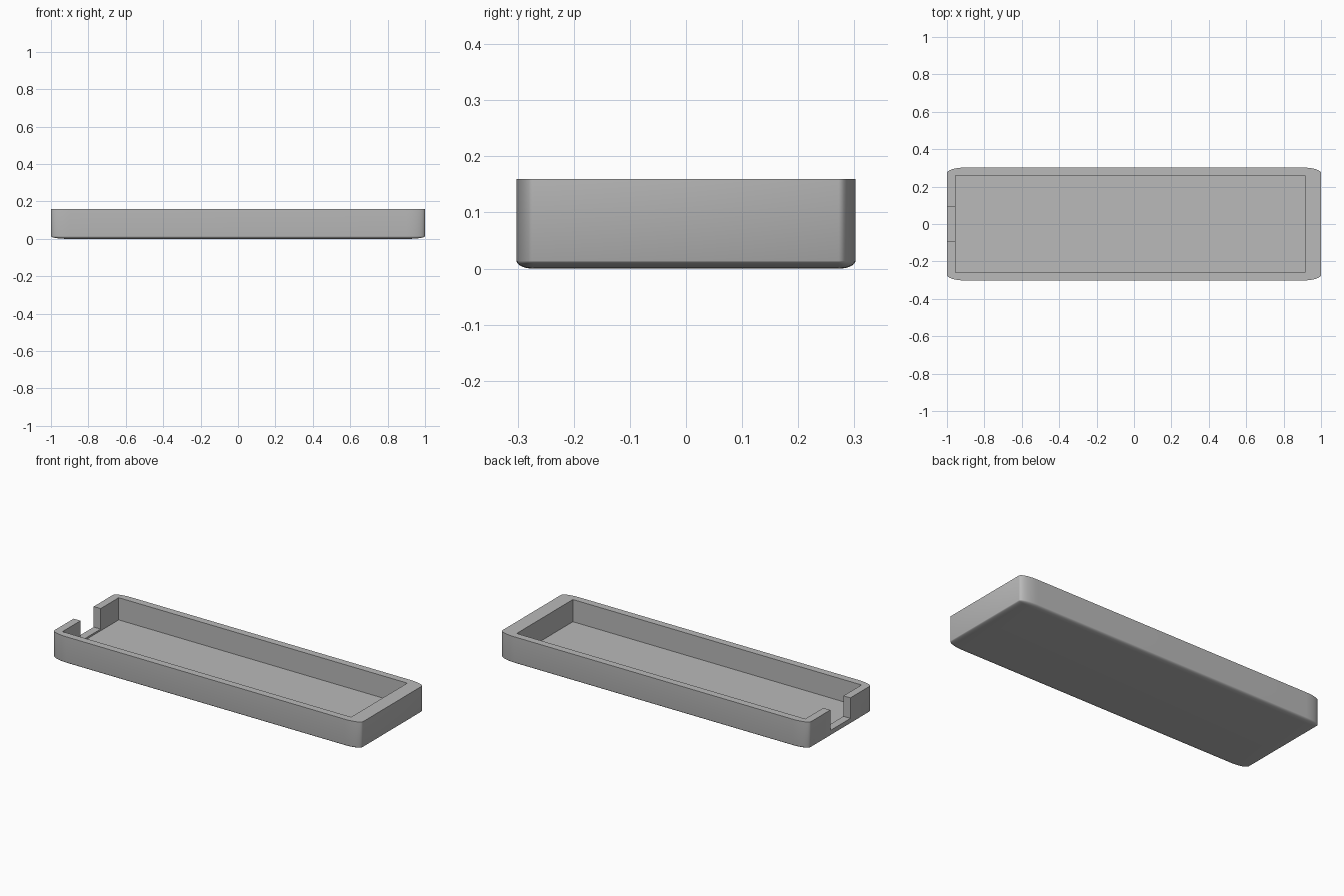
import bpy
import bmesh
from mathutils import Matrix

cube = bpy.data.objects.get("Cube")
if cube:
    bpy.data.objects.remove(cube, do_unlink=True)

HEIGHT, HALF_Y = 0.16, 0.302
RADII = (0.1, 0.03, 0.014)      # corner rounding along x, y and z

grey = bpy.data.materials.new("light_grey")
grey.use_nodes = True
colour = (0.49, 0.49, 0.49, 1)
grey.diffuse_color = colour
grey.node_tree.nodes["Principled BSDF"].inputs["Base Color"].default_value = colour


def add_box(name, low, high, radii=None):
    """Box between two corners; radii round all but the top edges."""
    size = [b - a for a, b in zip(low, high)]
    centre = [(a + b) / 2 for a, b in zip(low, high)]
    stretch = radii or (1, 1, 1)
    bm = bmesh.new()
    bmesh.ops.create_cube(bm, size=1)
    bmesh.ops.scale(bm, vec=[s / r for s, r in zip(size, stretch)], verts=bm.verts)
    if radii:
        top = max(v.co.z for v in bm.verts)
        edges = [e for e in bm.edges if min(v.co.z for v in e.verts) < top - 0.01]
        bmesh.ops.bevel(bm, geom=edges, offset=1, segments=10, profile=0.5, affect='EDGES')
    bmesh.ops.scale(bm, vec=stretch, verts=bm.verts)
    bmesh.ops.transform(bm, matrix=Matrix.Translation(centre), verts=bm.verts)
    mesh = bpy.data.meshes.new(name)
    bm.to_mesh(mesh)
    bm.free()
    mesh.materials.append(grey)
    obj = bpy.data.objects.new(name, mesh)
    bpy.context.collection.objects.link(obj)
    return obj


# Outer shell
tray = add_box("tray", (-1, -HALF_Y, 0), (1, HALF_Y, HEIGHT), RADII)

# Long pocket, and the end notch with its slightly raised sill
cutters = [
    add_box("pocket_cutter", (-0.955, -0.26, 0.03), (0.915, 0.26, 0.3)),
    add_box("notch_cutter", (-1.2, -0.093, 0.04), (-0.9, 0.093, 0.4)),
]
bpy.context.view_layer.objects.active = tray
tray.select_set(True)
for cutter in cutters:
    mod = tray.modifiers.new(cutter.name, 'BOOLEAN')
    mod.operation = 'DIFFERENCE'
    mod.solver = 'EXACT'
    mod.object = cutter
    bpy.ops.object.modifier_apply(modifier=mod.name)
    bpy.data.objects.remove(cutter, do_unlink=True)

bpy.ops.object.shade_smooth_by_angle(angle=0.6)
